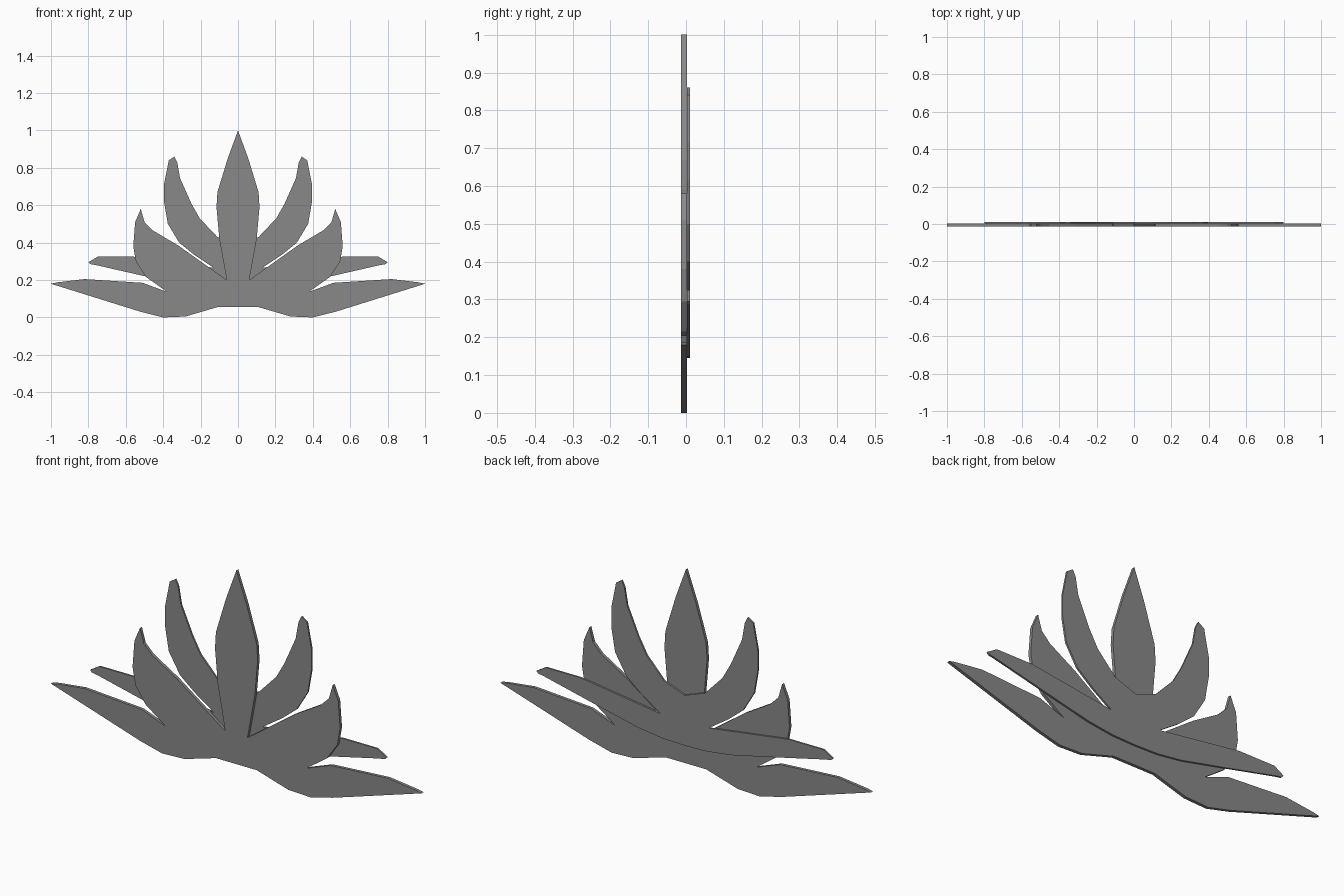
import bpy
import bmesh

cube = bpy.data.objects.get("Cube")
if cube:
    bpy.data.objects.remove(cube)

grey = bpy.data.materials.new("matte grey")
grey.use_nodes = True
colour = (0.25, 0.25, 0.25, 1)
grey.diffuse_color = colour
grey.node_tree.nodes["Principled BSDF"].inputs["Base Color"].default_value = colour


def mirrored_plate(name, half, front, back):
    """Extrude a right-hand half outline (x, z), mirrored, from y=front to y=back."""
    left = [(-x, z) for x, z in reversed(half) if x > 0]
    bm = bmesh.new()
    verts = [bm.verts.new((x, front, z)) for x, z in half + left]
    face = bm.faces.new(verts)
    new = bmesh.ops.extrude_face_region(bm, geom=[face], use_keep_orig=True)["geom"]
    moved = [v for v in new if isinstance(v, bmesh.types.BMVert)]
    bmesh.ops.translate(bm, verts=moved, vec=(0, back - front, 0))
    # Concave caps are split cleanly into triangles
    caps = [f for f in bm.faces if len(f.verts) > 4]
    bmesh.ops.triangulate(bm, faces=caps, ngon_method='EAR_CLIP')
    bmesh.ops.recalc_face_normals(bm, faces=bm.faces[:])
    mesh = bpy.data.meshes.new(name)
    bm.to_mesh(mesh)
    bm.free()
    mesh.materials.append(grey)
    obj = bpy.data.objects.new(name, mesh)
    bpy.context.collection.objects.link(obj)
    return obj


# Front layer: low spreading petals, curled side petals, upright centre petal
low_petal = [(0, .055), (.11, .055), (.28, .005), (.40, 0), (.52, .03),
             (1, .18), (.97, .187), (.82, .205), (.51, .185), (.38, .137)]
side_petal = [(.49, .215), (.545, .295), (.56, .38), (.55, .51), (.52, .58),
              (.50, .51), (.455, .465), (.32, .385), (.06, .2)]
centre_petal = [(.10, .42), (.115, .59), (.11, .67), (.055, .85), (0, 1)]
mirrored_plate("front_petals", low_petal + side_petal + centre_petal, -.013, .002)

# Back layer: thinner, with long low petals and tall curled petals
long_petal = [(0, .145), (.12, .148), (.25, .165), (.475, .215), (.76, .28),
              (.79, .285), (.80, .295), (.75, .325), (.56, .325), (.13, .265)]
tall_petal = [(.235, .335), (.315, .40), (.375, .50), (.395, .615), (.395, .715),
              (.37, .84), (.34, .86), (.325, .83), (.31, .745), (.25, .61),
              (.205, .53), (.11, .43), (0, .39)]
mirrored_plate("back_petals", long_petal + tall_petal, .002, .011)
